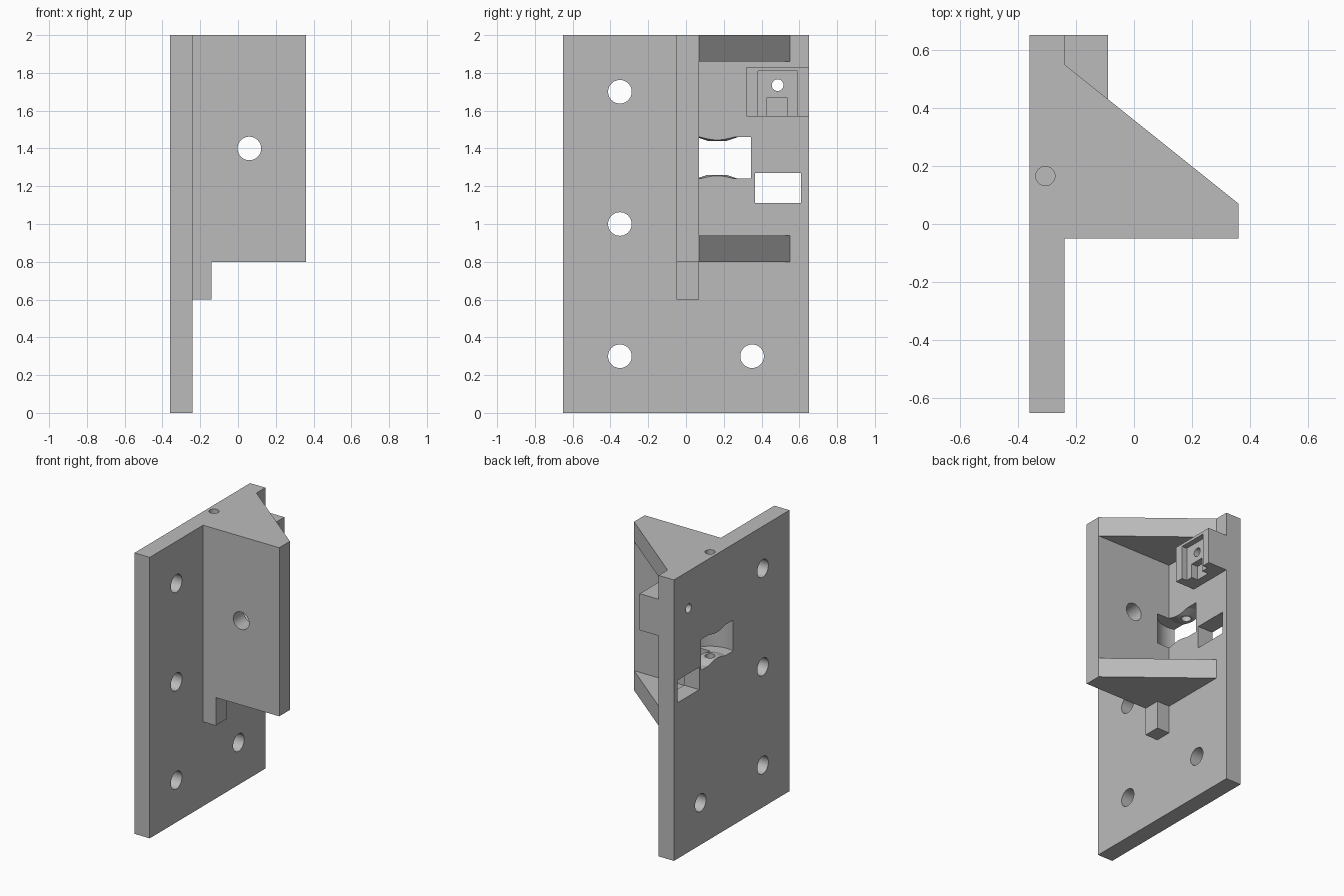
import bpy, bmesh, math
from mathutils import Matrix

if "Cube" in bpy.data.objects:
    bpy.data.objects.remove(bpy.data.objects["Cube"])

grey = bpy.data.materials.new("plain grey")
grey.diffuse_color = (0.5, 0.5, 0.5, 1)
grey.use_nodes = True
grey.node_tree.nodes["Principled BSDF"].inputs["Base Color"].default_value = grey.diffuse_color


def finish(name, bm):
    bmesh.ops.recalc_face_normals(bm, faces=bm.faces)
    me = bpy.data.meshes.new(name)
    bm.to_mesh(me)
    bm.free()
    me.materials.append(grey)
    ob = bpy.data.objects.new(name, me)
    bpy.context.collection.objects.link(ob)
    return ob


def prism(name, outline, z0, z1):
    """Extrude an xy outline from z0 to z1."""
    bm = bmesh.new()
    face = bm.faces.new([bm.verts.new((x, y, z0)) for x, y in outline])
    top = bmesh.ops.extrude_face_region(bm, geom=[face])["geom"]
    verts = [v for v in top if isinstance(v, bmesh.types.BMVert)]
    bmesh.ops.translate(bm, verts=verts, vec=(0, 0, z1 - z0))
    return finish(name, bm)


def box(name, x0, x1, y0, y1, z0, z1):
    return prism(name, [(x0, y0), (x1, y0), (x1, y1), (x0, y1)], z0, z1)


def rod(name, centre, radius, length, axis, sides=40):
    bm = bmesh.new()
    turn = {"X": Matrix.Rotation(math.pi / 2, 4, "Y"),
            "Y": Matrix.Rotation(math.pi / 2, 4, "X"),
            "Z": Matrix.Identity(4)}[axis]
    bmesh.ops.create_cone(bm, cap_ends=True, segments=sides, radius1=radius,
                          radius2=radius, depth=length,
                          matrix=Matrix.Translation(centre) @ turn)
    return finish(name, bm)


def lathe(name, centre, profile, sides=64):
    """Revolve (radius, z) points about a vertical line; the ends are capped."""
    bm = bmesh.new()
    rings = []
    for r, z in profile:
        rings.append([bm.verts.new((centre[0] + r * math.cos(2 * math.pi * i / sides),
                                    centre[1] + r * math.sin(2 * math.pi * i / sides), z))
                      for i in range(sides)])
    for a, b in zip(rings, rings[1:]):
        for i in range(sides):
            j = (i + 1) % sides
            bm.faces.new((a[i], a[j], b[j], b[i]))
    bm.faces.new(rings[0])
    bm.faces.new(rings[-1])
    return finish(name, bm)


def combine(target, tool, operation):
    mod = target.modifiers.new(operation.lower(), "BOOLEAN")
    mod.operation = operation
    mod.solver = "EXACT"
    mod.object = tool
    bpy.context.view_layer.objects.active = target
    bpy.ops.object.modifier_apply(modifier=mod.name)
    bpy.data.objects.remove(tool)


# Mounting plate, with the upright flange and its foot in one outline each
body = box("mounting_bracket", -0.36, -0.24, -0.65, 0.65, 0, 2)
solids = [
    box("flange", -0.30, 0.36, -0.05, 0.07, 0.8, 2),
    box("flange_foot", -0.30, -0.14, -0.05, 0.07, 0.6, 0.9),
    box("sensor_block", -0.30, -0.09, 0.32, 0.65, 1.57, 1.83),
]
# Triangular gussets at the top and bottom of the flange
gusset = [(-0.30, 0.0), (0.36, 0.0), (0.36, 0.07), (-0.24, 0.55), (-0.30, 0.55)]
for name, z0, z1 in (("upper_gusset", 1.86, 2), ("lower_gusset", 0.8, 0.94)):
    solids.append(prism(name, gusset, z0, z1))
for solid in solids:
    combine(body, solid, "UNION")

# Screw holes through the plate and the flange
cuts = [rod("plate_hole", (-0.3, y, z), 0.0625, 0.4, "X")
        for y, z in ((-0.35, 1.7), (-0.35, 1.0), (-0.35, 0.3), (0.35, 0.3))]
cuts.append(rod("flange_hole", (0.06, 0.01, 1.4), 0.0625, 0.4, "Y"))

# Round pivot window with conical bosses above and below, and its pin hole
pivot = (-0.305, 0.165)
cuts.append(lathe("pivot_window", pivot,
                  [(0.05, 1.26), (0.11, 1.24), (0.19, 1.24),
                   (0.19, 1.46), (0.11, 1.46), (0.05, 1.44)]))
cuts.append(rod("pin_hole", (*pivot, 1.6), 0.033, 1.0, "Z", 32))

# Rectangular window
cuts.append(box("square_window", -0.5, -0.1, 0.365, 0.61, 1.11, 1.27))

# Sensor pocket, wire slot and small through hole
cuts.append(box("sensor_pocket", -0.13, 0.0, 0.38, 0.59, 1.5, 1.81))
cuts.append(box("wire_slot", -0.18, 0.0, 0.43, 0.535, 1.5, 1.67))
cuts.append(rod("sensor_hole", (-0.25, 0.485, 1.735), 0.031, 0.6, "X", 32))
for cut in cuts:
    combine(body, cut, "DIFFERENCE")

# Smooth the round walls and keep the machined edges crisp
bpy.ops.object.select_all(action="DESELECT")
body.select_set(True)
bpy.context.view_layer.objects.active = body
bpy.ops.object.shade_smooth_by_angle(angle=math.radians(15))
